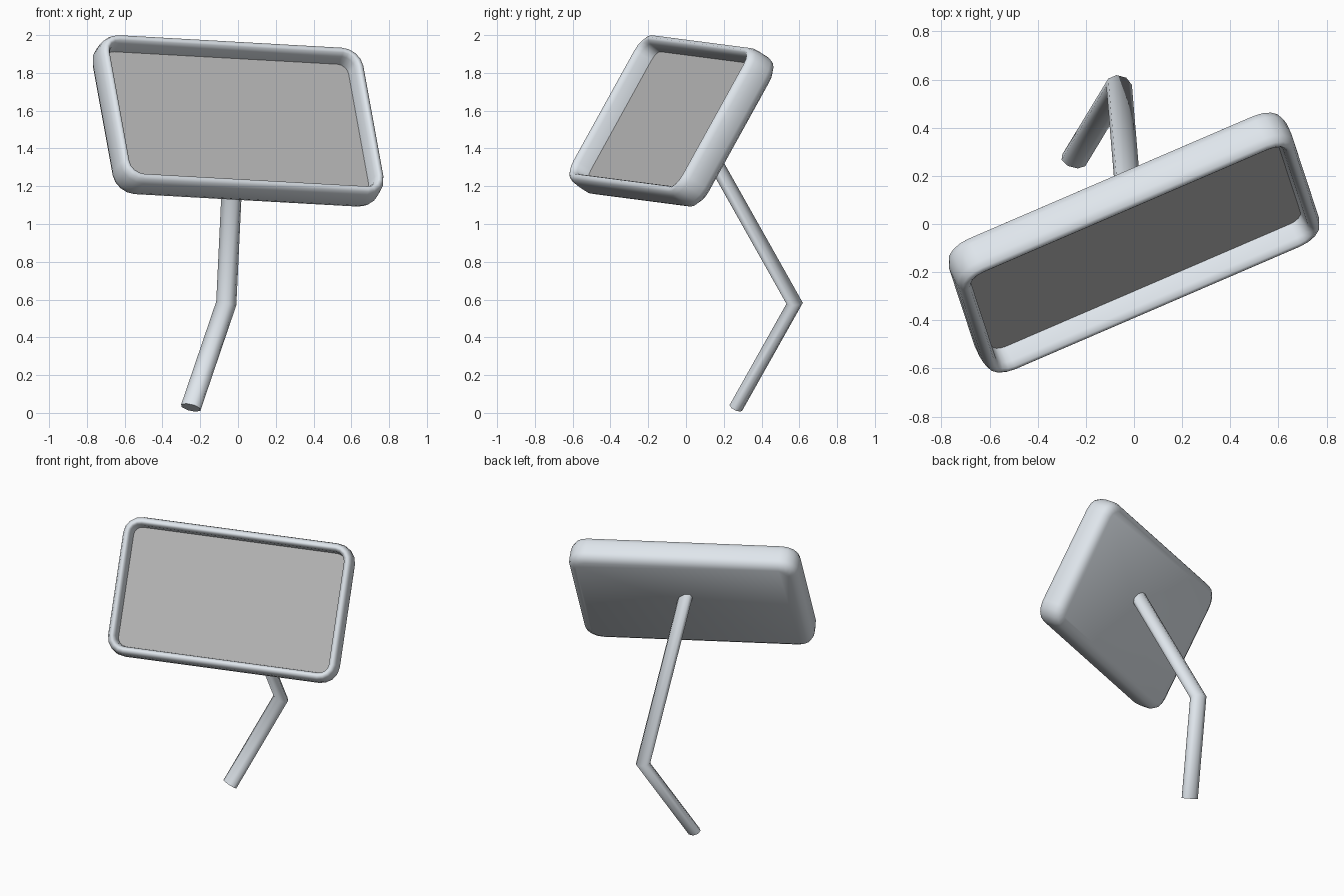
import bpy, bmesh, math
from mathutils import Vector

if "Cube" in bpy.data.objects:
    bpy.data.objects.remove(bpy.data.objects["Cube"])

# Mirror head frame: u across, v up, n out of the glass
n = Vector((0.366, -0.785, 0.5)).normalized()
u0 = Vector((0, 0, 1)).cross(n).normalized()
v0 = n.cross(u0)
a = math.radians(3.4)
u = u0 * math.cos(a) - v0 * math.sin(a)
v = v0 * math.cos(a) + u0 * math.sin(a)
C = Vector((0, -0.075, 1.545))
W, H, R = 1.528, 0.912, 0.12


def material(name, color):
    m = bpy.data.materials.new(name)
    m.diffuse_color = (*color, 1)
    m.use_nodes = True
    m.node_tree.nodes["Principled BSDF"].inputs["Base Color"].default_value = m.diffuse_color
    return m


metal = material("pale_metal", (0.74, 0.79, 0.84))
dark = material("dark_glass", (0.48, 0.48, 0.48))


def rounded_ring(inset, depth, seg=4):
    """Rounded rectangle, shrunk by inset, at a depth along n from the centre."""
    r = max(R - inset, 0.02)
    cx, cy = W / 2 - inset - r, H / 2 - inset - r
    pts = []
    for k, (sx, sy) in enumerate(((1, 1), (-1, 1), (-1, -1), (1, -1))):
        for i in range(seg + 1):
            t = math.pi / 2 * (k + i / seg)
            pts.append(C + u * (sx * cx + r * math.cos(t))
                       + v * (sy * cy + r * math.sin(t)) + n * depth)
    return pts


def loft(name, rings, mat, cap_start=False, cap_end=False, angle=40):
    bm = bmesh.new()
    loops = [[bm.verts.new(p) for p in ring] for ring in rings]
    for A, B in zip(loops, loops[1:]):
        for i in range(len(A)):
            j = (i + 1) % len(A)
            bm.faces.new((A[i], A[j], B[j], B[i]))
    if cap_start:
        bm.faces.new(list(reversed(loops[0])))
    if cap_end:
        bm.faces.new(loops[-1])
    bmesh.ops.recalc_face_normals(bm, faces=bm.faces)
    me = bpy.data.meshes.new(name)
    bm.to_mesh(me)
    bm.free()
    me.materials.append(mat)
    ob = bpy.data.objects.new(name, me)
    bpy.context.collection.objects.link(ob)
    bpy.ops.object.select_all(action='DESELECT')
    ob.select_set(True)
    bpy.context.view_layer.objects.active = ob
    bpy.ops.object.shade_smooth_by_angle(angle=math.radians(angle))
    return ob


# Housing: recessed inner wall, rounded rim, side wall, bevelled flat back
glass_depth = -0.01
profile = [(0.064, glass_depth), (0.058, 0.06), (0.046, 0.084), (0.033, 0.09),
           (0.015, 0.08), (0.004, 0.052), (0.0, 0.015), (0.0, -0.04),
           (0.012, -0.072), (0.05, -0.094)]
loft("mirror_housing", [rounded_ring(*p) for p in profile], metal,
     cap_end=True, angle=60)

# Glass: flat panel set back in the rim
loft("mirror_glass", [rounded_ring(0.064, glass_depth - 0.01),
                      rounded_ring(0.064, glass_depth)],
     dark, cap_start=True, cap_end=True)

# Arm: flattened tube with one mitred elbow
path = [Vector((-0.25, 0.265, 0.028)), Vector((-0.062, 0.575, 0.58)),
        Vector((-0.015, 0.018, 1.57))]
d1 = (path[1] - path[0]).normalized()
d2 = (path[2] - path[1]).normalized()
wide = d1.cross(d2).normalized()
if wide.x < 0:
    wide = -wide


def oval(center, direction, plane_normal, sides=8):
    thick = direction.cross(wide).normalized()
    pts = []
    for i in range(sides):
        t = math.tau * (i + 0.5) / sides
        p = center + wide * (0.056 * math.cos(t)) + thick * (0.037 * math.sin(t))
        # slide along the tube onto the cutting plane
        p += direction * ((center - p).dot(plane_normal) / direction.dot(plane_normal))
        pts.append(p)
    return pts


loft("mirror_arm", [oval(path[0], d1, d1),
                    oval(path[1], d1, (d1 + d2).normalized()),
                    oval(path[2], d2, d2)], metal,
     cap_start=True, cap_end=True, angle=65)
